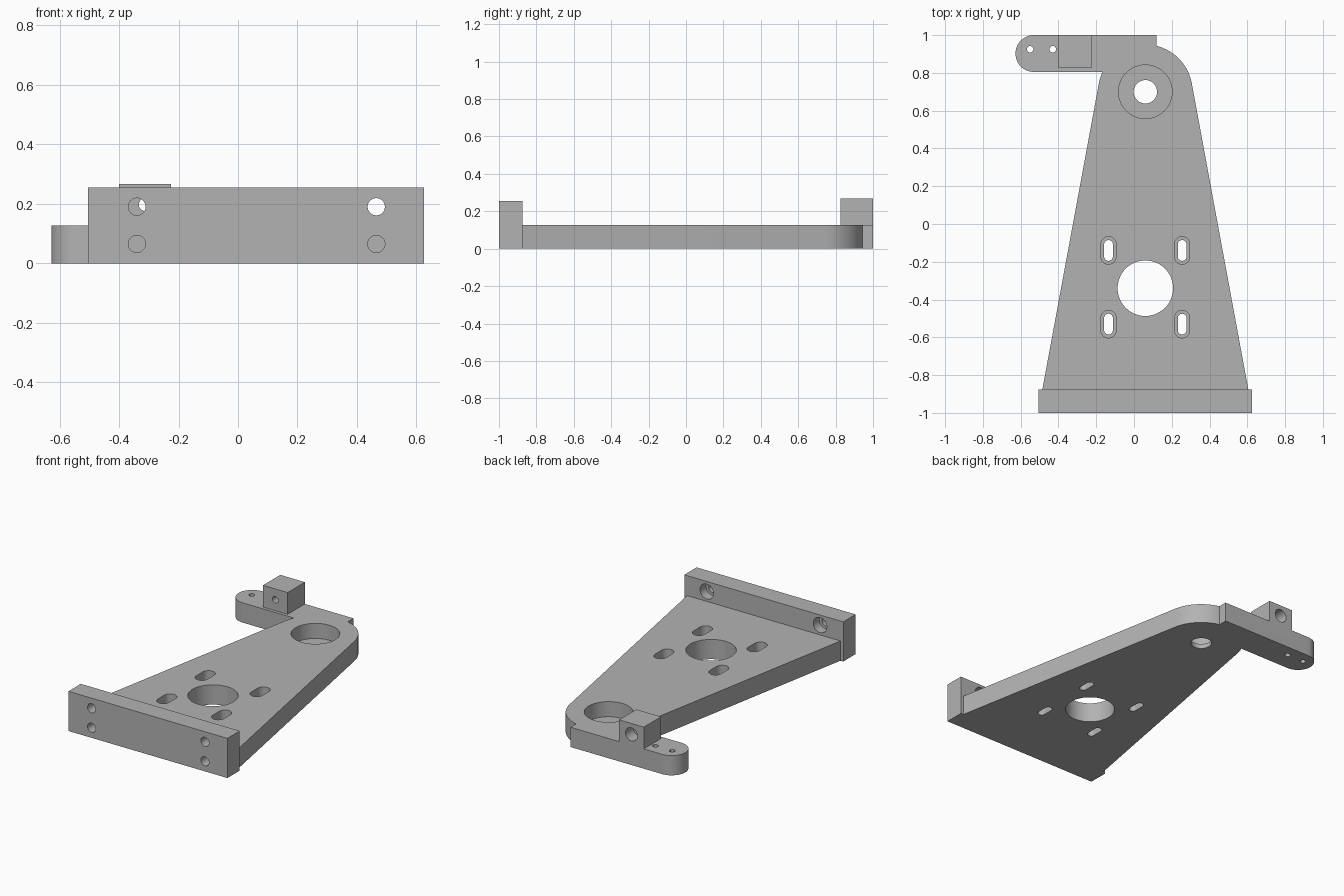
import bpy
import bmesh
from math import cos, sin, radians
from mathutils import Vector

cube = bpy.data.objects.get("Cube")
if cube:
    bpy.data.objects.remove(cube, do_unlink=True)

metal = bpy.data.materials.new("grey metal")
metal.use_nodes = True
grey = (0.45, 0.45, 0.45, 1)
metal.diffuse_color = grey
metal.node_tree.nodes["Principled BSDF"].inputs["Base Color"].default_value = grey

THICK = 0.127      # plate thickness
FLANGE_TOP = 0.255


def arc(cx, cy, r, start, end, steps=32):
    angles = [radians(start + (end - start) * i / steps) for i in range(steps + 1)]
    return [(cx + r * cos(a), cy + r * sin(a)) for a in angles]


def rect(x0, x1, y0, y1):
    return [(x0, y0), (x1, y0), (x1, y1), (x0, y1)]


def circle(cx, cy, r):
    return arc(cx, cy, r, 0, 360, 48)[:-1]


def slot(cx, cy, r, half):
    d = half - r
    return arc(cx, cy + d, r, 0, 180, 16) + arc(cx, cy - d, r, 180, 360, 16)


def prism(name, outline, low, high, along_y=False):
    """Extrude an outline along z, or an x-z outline along y."""
    bm = bmesh.new()
    place = (lambda p: (p[0], low, p[1])) if along_y else (lambda p: (p[0], p[1], low))
    face = bm.faces.new([bm.verts.new(place(p)) for p in outline])
    move = Vector((0, high - low, 0) if along_y else (0, 0, high - low))
    top = bmesh.ops.extrude_face_region(bm, geom=[face], use_keep_orig=True)["geom"]
    bmesh.ops.translate(bm, vec=move, verts=[v for v in top if isinstance(v, bmesh.types.BMVert)])
    bmesh.ops.recalc_face_normals(bm, faces=bm.faces[:])
    mesh = bpy.data.meshes.new(name)
    bm.to_mesh(mesh)
    bm.free()
    mesh.materials.append(metal)
    obj = bpy.data.objects.new(name, mesh)
    bpy.context.collection.objects.link(obj)
    return obj


def combine(target, tool, operation):
    mod = target.modifiers.new(operation, "BOOLEAN")
    mod.operation, mod.solver, mod.object = operation, "EXACT", tool
    bpy.context.view_layer.objects.active = target
    bpy.ops.object.modifier_apply(modifier=mod.name)
    bpy.data.objects.remove(tool, do_unlink=True)


# Tapered plate with a round nose
bracket = prism("bracket_plate", [(-0.497, -0.94), (0.617, -0.94)]
                + arc(0.06, 0.7, 0.25, 10.5, 169.5), 0, THICK)

# Side arm with a round end, front flange, and block on the arm
arm = arc(-0.53, 0.9025, 0.0975, 90, 270) + [(0.12, 0.805), (0.12, 1)]
solids = [
    prism("side_arm", arm, 0, THICK),
    prism("front_flange", rect(-0.505, 0.625, -1, -0.875), 0, FLANGE_TOP),
    prism("arm_block", rect(-0.4, -0.225, 0.825, 1), 0.06, 0.267),
]
for solid in solids:
    combine(bracket, solid, "UNION")

# Bearing seat, its through hole, and the large centre hole
cuts = [
    prism("bearing_seat", circle(0.06, 0.7, 0.142), 0.03, 0.2),
    prism("seat_hole", circle(0.06, 0.7, 0.062), -0.1, 0.1),
    prism("centre_hole", circle(0.06, -0.34, 0.147), -0.1, 0.2),
]
# Stepped slots around the centre hole
for x in (-0.135, 0.255):
    for y in (-0.14, -0.53):
        cuts.append(prism("slot_step", slot(x, y, 0.04, 0.073), 0.05, 0.2))
        cuts.append(prism("slot_through", slot(x, y, 0.023, 0.055), -0.1, 0.1))
# Flange bolt holes: upper ones counterbored from behind, lower ones blind
for x in (-0.34, 0.465):
    cuts.append(prism("bolt_hole", circle(x, 0.19, 0.029), -1.1, -0.8, True))
    cuts.append(prism("bolt_head", circle(x, 0.19, 0.048), -0.935, -0.8, True))
    cuts.append(prism("blind_hole", circle(x, 0.065, 0.029), -1.1, -0.75, True))
# Pin holes in the arm
for x in (-0.55, -0.43):
    cuts.append(prism("pin_hole", circle(x, 0.925, 0.017), -0.1, 0.2))
# Stepped hole through the block
cuts.append(prism("block_hole", circle(-0.3125, 0.197, 0.021), 0.7, 1.1, True))
cuts.append(prism("block_bore", circle(-0.3125, 0.197, 0.042), 0.92, 1.1, True))
for cut in cuts:
    combine(bracket, cut, "DIFFERENCE")

# Smooth the curved walls and keep the edges crisp
bpy.ops.object.select_all(action="DESELECT")
bracket.select_set(True)
bpy.context.view_layer.objects.active = bracket
bpy.ops.object.shade_smooth_by_angle(angle=radians(25))
